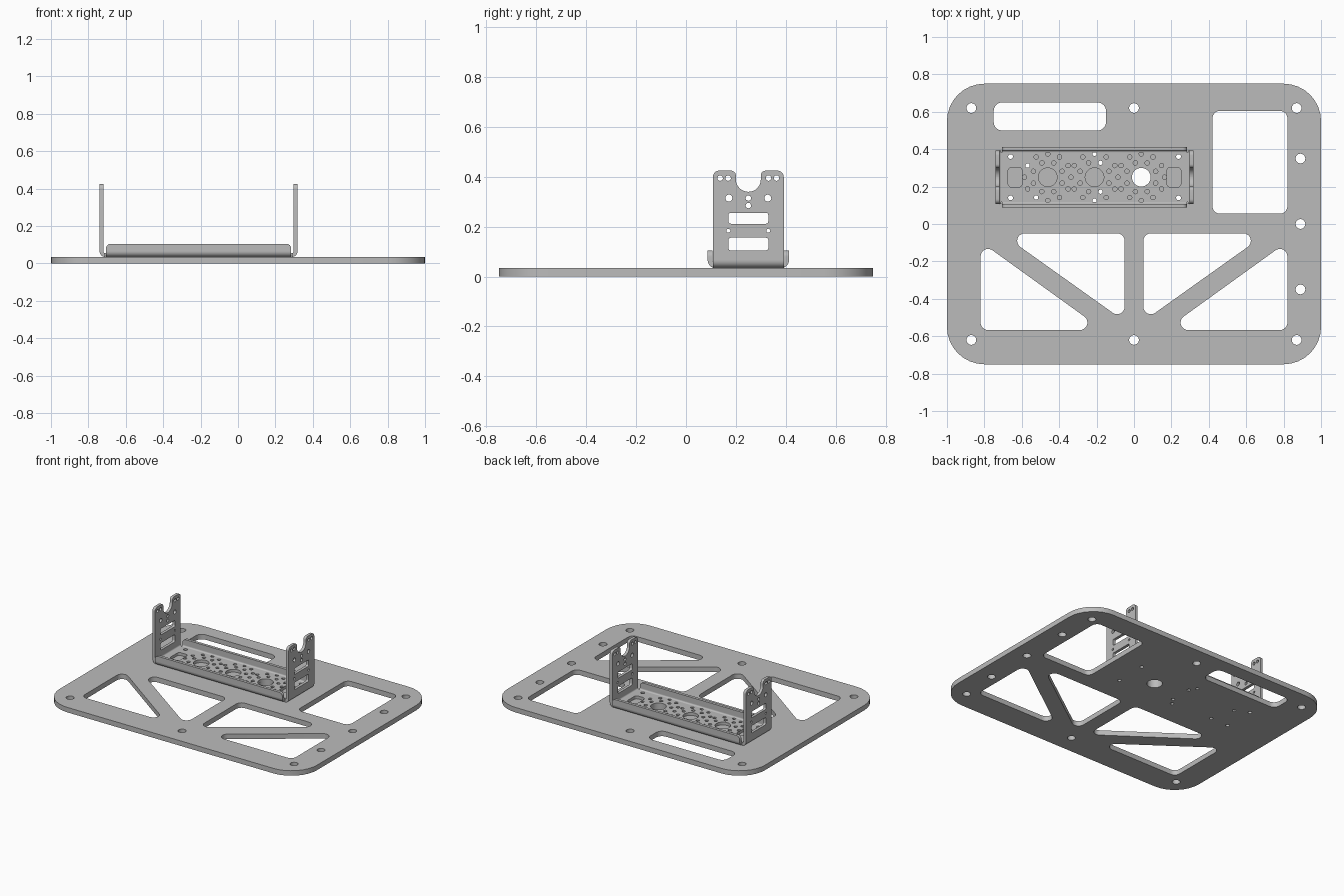
import bpy, bmesh, math
from mathutils import Matrix, Vector

cube = bpy.data.objects.get("Cube")
if cube:
    bpy.data.objects.remove(cube, do_unlink=True)

metal = bpy.data.materials.new("grey metal")
metal.use_nodes = True
metal.diffuse_color = (0.5, 0.5, 0.5, 1)
metal.node_tree.nodes["Principled BSDF"].inputs["Base Color"].default_value = (0.5, 0.5, 0.5, 1)

X, Y, Z = Vector((1, 0, 0)), Vector((0, 1, 0)), Vector((0, 0, 1))


def circle(x, y, r, n=24):
    return [(x + r * math.cos(math.tau * i / n), y + r * math.sin(math.tau * i / n)) for i in range(n)]


def rounded(points, radius=0.0, steps=8):
    """Polygon with filleted corners; a third value on a point overrides the radius."""
    out = []
    for i, p in enumerate(points):
        r = p[2] if len(p) > 2 else radius
        c = Vector(p[:2])
        a = (Vector(points[i - 1][:2]) - c).normalized()
        b = (Vector(points[(i + 1) % len(points)][:2]) - c).normalized()
        if r == 0:
            out.append(tuple(c))
            continue
        half = a.angle(b) / 2
        centre = c + (a + b).normalized() * r / math.sin(half)
        start = c + a * r / math.tan(half) - centre
        end = c + b * r / math.tan(half) - centre
        sweep = math.atan2(start.cross(end), start.dot(end))
        for k in range(steps + 1):
            t = sweep * k / steps
            out.append((centre.x + start.x * math.cos(t) - start.y * math.sin(t),
                        centre.y + start.x * math.sin(t) + start.y * math.cos(t)))
    return out


def box(x0, x1, y0, y1, r):
    return rounded([(x0, y0), (x1, y0), (x1, y1), (x0, y1)], r)


def sheet(name, loops, depth, origin, u=X, v=Y):
    """Flat sheet from an outline plus hole loops, thickened along u x v."""
    curve = bpy.data.curves.new(name, 'CURVE')
    curve.dimensions = '2D'
    curve.fill_mode = 'BOTH'
    curve.extrude = depth / 2
    for loop in loops:
        spline = curve.splines.new('POLY')
        spline.points.add(len(loop) - 1)
        for point, (x, y) in zip(spline.points, loop):
            point.co = (x, y, 0, 1)
        spline.use_cyclic_u = True
    temp = bpy.data.objects.new(name + " outline", curve)
    bpy.context.collection.objects.link(temp)
    bpy.context.view_layer.update()
    mesh = bpy.data.meshes.new_from_object(temp.evaluated_get(bpy.context.evaluated_depsgraph_get()))
    bpy.data.objects.remove(temp, do_unlink=True)
    w = u.cross(v)
    place = Matrix((u, v, w)).transposed().to_4x4()
    place.translation = Vector(origin) + w * depth / 2
    bm = bmesh.new()
    bm.from_mesh(mesh)
    bmesh.ops.remove_doubles(bm, verts=bm.verts, dist=1e-5)
    bm.transform(place)
    bmesh.ops.recalc_face_normals(bm, faces=bm.faces)
    bm.to_mesh(mesh)
    bm.free()
    mesh.shade_smooth()
    mesh.set_sharp_from_angle(angle=math.radians(30))
    mesh.materials.clear()
    mesh.materials.append(metal)
    mesh.name = name
    obj = bpy.data.objects.new(name, mesh)
    bpy.context.collection.objects.link(obj)
    return obj


# Bracket layout
PLATE, T, R = 0.035, 0.02, 0.03
CX, CY, HX, HY = -0.211, 0.25, 0.529, 0.163
bores = [CX - 0.25, CX, CX + 0.25]
corner_holes = [circle(CX + sx * 0.449, CY + sy * 0.11, 0.013, 16) for sx in (-1, 1) for sy in (-1, 1)]

# Base plate: outline, windows, truss cutouts, mounting holes
loops = [box(-1, 1, -0.75, 0.75, 0.2),
         box(-0.75, -0.15, 0.5, 0.65, 0.045),
         box(0.42, 0.82, 0.055, 0.605, 0.04)]
for s in (-1, 1):
    loops.append(rounded([(s * 0.71, -0.05), (s * 0.05, -0.05), (s * 0.05, -0.52)], 0.04))
    loops.append(rounded([(s * 0.82, -0.095), (s * 0.82, -0.567), (s * 0.165, -0.567)], 0.04))
loops += [circle(x, y, 0.026) for x in (-0.87, 0, 0.87) for y in (-0.62, 0.62)]
loops += [circle(0.89, y, 0.026) for y in (-0.35, 0, 0.35)]
loops += corner_holes + [circle(bores[2], CY, 0.05)]
for dx, dy in ((0, 0.125), (0.032, 0.077), (0, -0.125), (0.032, -0.077)):
    loops.append(circle(CX + dx, CY + dy, 0.012, 12))
for dx, dy in ((-0.108, 0.0625), (-0.0625, -0.108)):
    loops.append(circle(bores[0] + dx, CY + dy, 0.012, 12))
sheet("base_plate", loops, PLATE, (0, 0, 0))

# Bracket floor: bores, hole rings, end slots
loops = [box(CX - HX + R, CX + HX - R, CY - HY + R, CY + HY - R, 0)]
loops += corner_holes
loops += [circle(x, CY, 0.05, 32) for x in bores]
loops += [box(CX + s * 0.4245 - 0.0375, CX + s * 0.4245 + 0.0375, CY - 0.053, CY + 0.053, 0.02) for s in (-1, 1)]
ring = []
for x in bores:
    for count, radius, turn in ((12, 0.125, 0), (8, 0.083, math.pi / 8)):
        for i in range(count):
            a = turn + math.tau * i / count
            p = Vector((x + radius * math.cos(a), CY + radius * math.sin(a)))
            if all((p - q).length > 0.026 for q in ring):
                ring.append(p)
loops += [circle(p.x, p.y, 0.012, 12) for p in ring]
sheet("bracket_floor", loops, T, (0, 0, PLATE))

# Folded edges share one quarter-ring profile
arc = [-math.pi / 2 + math.pi / 2 * i / 8 for i in range(9)]
fold = [(R * math.cos(a), R * math.sin(a)) for a in arc]
fold += [((R - T) * math.cos(a), (R - T) * math.sin(a)) for a in reversed(arc)]
centre = Vector((CX, CY, PLATE + R))

# Upright end plates: notched top, slots, fixing holes
END = 0.142
end_loops = [rounded([(-END, 0.065), (END, 0.065), (END, 0.425, 0.025), (0.05, 0.425, 0.02),
                      (0.05, 0.34, 0.0499), (-0.05, 0.34, 0.0499), (-0.05, 0.425, 0.02),
                      (-END, 0.425, 0.025)]),
             box(-0.08, 0.08, 0.212, 0.256, 0.01), box(-0.08, 0.08, 0.105, 0.156, 0.01),
             circle(0, 0.315, 0.011, 16), circle(0, 0.285, 0.011, 16)]
for s in (-1, 1):
    for y, z, r in ((0.113, 0.395, 0.011), (0.081, 0.395, 0.011), (0.078, 0.315, 0.014), (0.08, 0.184, 0.008)):
        end_loops.append(circle(s * y, z, r, 16))

# Low side flanges
SIDE = 0.495
flange = [rounded([(-SIDE, 0.065), (SIDE, 0.065), (SIDE, 0.105, 0.025), (-SIDE, 0.105, 0.025)])]

for name, out, reach, width, shape in (("left_end", X, HX, END, end_loops), ("right_end", -X, HX, END, end_loops),
                                       ("back_side", Y, HY, SIDE, flange), ("front_side", -Y, HY, SIDE, flange)):
    along = out.cross(Z)
    sheet(name + "_fold", [fold], 2 * width, centre + out * (reach - R) - along * width, out, Z)
    sheet(name + "_wall", shape, T, Vector((CX, CY, 0)) + out * (reach - T), Z.cross(out), Z)
